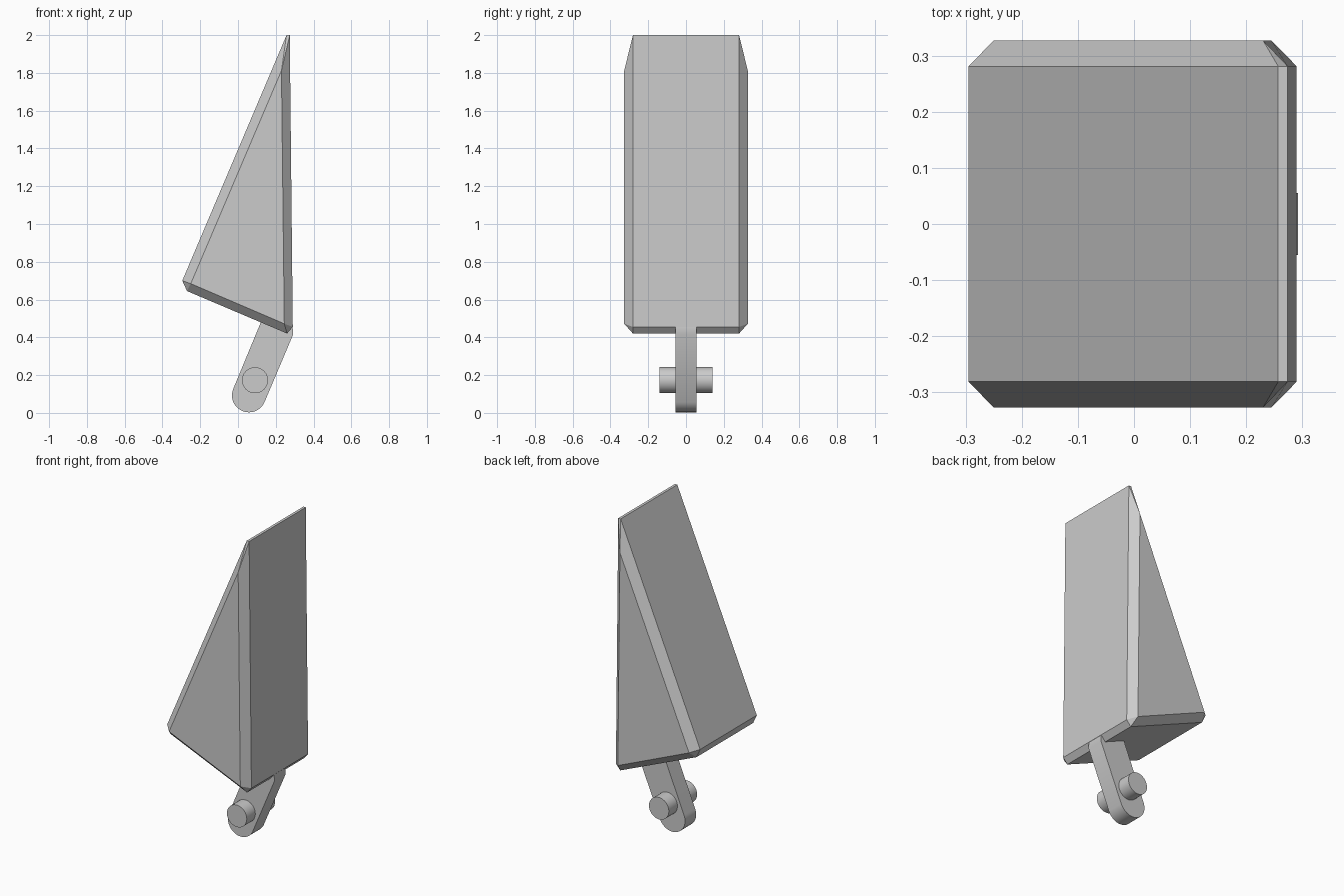
import bpy, bmesh, math
from mathutils import Vector

cube = bpy.data.objects.get("Cube")
if cube:
    bpy.data.objects.remove(cube, do_unlink=True)

grey = bpy.data.materials.new("plain_grey")
grey.use_nodes = True
colour = (0.6, 0.6, 0.6, 1)
grey.diffuse_color = colour
grey.node_tree.nodes["Principled BSDF"].inputs["Base Color"].default_value = colour


def finish(name, bm, smooth=False):
    """Turn a bmesh into a named grey object."""
    bmesh.ops.recalc_face_normals(bm, faces=bm.faces)
    mesh = bpy.data.meshes.new(name)
    bm.to_mesh(mesh)
    bm.free()
    mesh.materials.append(grey)
    obj = bpy.data.objects.new(name, mesh)
    bpy.context.collection.objects.link(obj)
    if smooth:
        bpy.ops.object.select_all(action="DESELECT")
        obj.select_set(True)
        bpy.context.view_layer.objects.active = obj
        bpy.ops.object.shade_smooth_by_angle(angle=math.radians(30))


def extrude_profile(name, profile, half_width):
    """Extrude an x-z outline symmetrically along y."""
    bm = bmesh.new()
    face = bm.faces.new([bm.verts.new((x, -half_width, z)) for x, z in profile])
    geom = bmesh.ops.extrude_face_region(bm, geom=[face])["geom"]
    verts = [v for v in geom if isinstance(v, bmesh.types.BMVert)]
    bmesh.ops.translate(bm, verts=verts, vec=(0, 2 * half_width, 0))
    finish(name, bm, smooth=True)


def circle(cx, cz, r, start, sweep, count):
    return [(cx + r * math.cos(start + sweep * i / count),
             cz + r * math.sin(start + sweep * i / count)) for i in range(count + 1)]


# Chamfered wedge: broad middle outline, smaller triangles on the two ends
middle = [(-0.295, 0.70), (-0.27, 0.645), (0.26, 0.42),
          (0.29, 0.455), (0.274, 2.0), (0.257, 2.0)]
end = [(-0.25, 0.684), (0.245, 0.472), (0.23, 1.812)]
bm = bmesh.new()
for outline, half in ((middle, 0.281), (end, 0.327)):
    for side in (-1, 1):
        for x, z in outline:
            bm.verts.new((x, side * half, z))
bmesh.ops.convex_hull(bm, input=bm.verts)
bmesh.ops.dissolve_limit(bm, angle_limit=math.radians(3), verts=bm.verts, edges=bm.edges)
finish("wedge_body", bm)

# Slanted arm with a rounded foot, its upper end buried in the wedge
lean = math.atan2(0.92, 0.39)
foot = circle(0.058, 0.093, 0.09, lean + math.pi / 2, math.pi, 24)
extrude_profile("arm", foot + [(0.292, 0.415), (0.289, 0.455), (0.15, 0.55)], 0.055)

# Cross pin through the arm
extrude_profile("pin", circle(0.09, 0.173, 0.069, 0, math.tau, 32)[:-1], 0.14)
